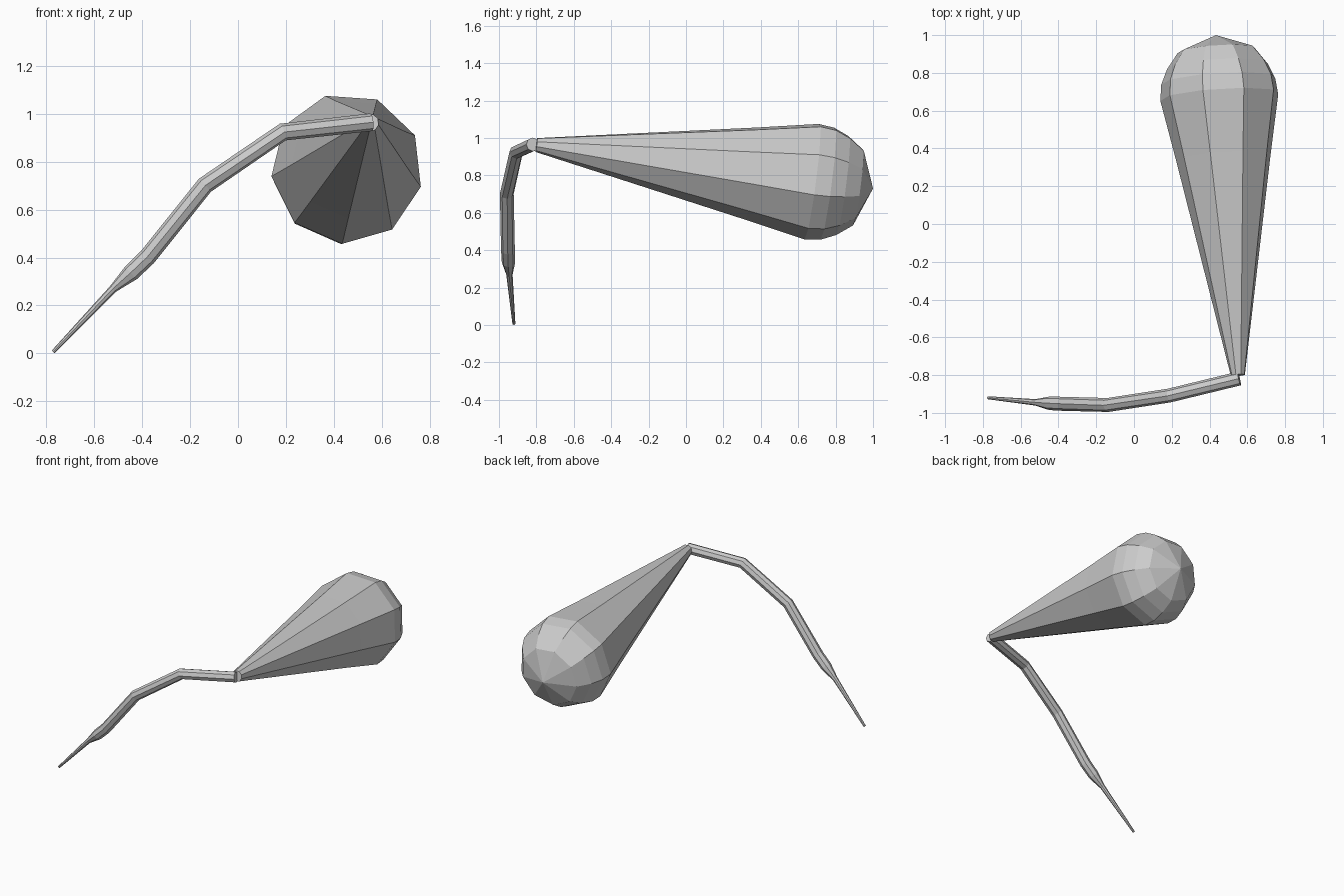
import bpy, bmesh
from math import cos, sin, radians
from mathutils import Vector

if "Cube" in bpy.data.objects:
    bpy.data.objects.remove(bpy.data.objects["Cube"])


def loft(name, rings, sides, phase, tip=None):
    """Skin circular rings (centre, radius) along a path; optional pointed tip."""
    centres = [Vector(c) for c, _ in rings]
    bm = bmesh.new()
    loops = []
    for i, (c, (_, r)) in enumerate(zip(centres, rings)):
        before = (c - centres[i - 1]).normalized() if i else Vector()
        after = (centres[i + 1] - c).normalized() if i < len(rings) - 1 else Vector()
        axis = (before + after).normalized()
        # World up projected onto the ring plane keeps the sides aligned
        v = (Vector((0, 0, 1)) - axis * axis.z).normalized()
        u = axis.cross(v)
        loops.append([bm.verts.new(c + r * (u * cos(a) + v * sin(a)))
                      for a in (radians(phase + 360 * k / sides) for k in range(sides))])
    for a, b in zip(loops, loops[1:]):
        for k in range(sides):
            n = (k + 1) % sides
            bm.faces.new((a[k], a[n], b[n], b[k]))
    bm.faces.new(loops[0])
    if tip:
        t = bm.verts.new(tip)
        for k in range(sides):
            bm.faces.new((loops[-1][k], loops[-1][(k + 1) % sides], t))
    else:
        bm.faces.new(loops[-1])
    bmesh.ops.recalc_face_normals(bm, faces=bm.faces)
    mesh = bpy.data.meshes.new(name)
    bm.to_mesh(mesh)
    bm.free()
    obj = bpy.data.objects.new(name, mesh)
    bpy.context.collection.objects.link(obj)
    return obj


# Tapered nine-sided bulb along a straight, slightly drooping axis
neck, end = Vector((0.55, -0.80, 0.963)), Vector((0.434, 1.0, 0.73))
profile = [(0.0, 0.038), (0.64, 0.254), (0.82, 0.318),
           (0.867, 0.308), (0.911, 0.272), (0.956, 0.21)]
loft("bulb", [(neck.lerp(end, t), r) for t, r in profile], 9, -6 + 192, tip=end)

# Bent stem that narrows to a thin point
loft("stem", [((0.557, -0.818, 0.965), 0.037), ((0.187, -0.908, 0.924), 0.037),
              ((-0.138, -0.958, 0.702), 0.037), ((-0.378, -0.952, 0.402), 0.037),
              ((-0.447, -0.949, 0.336), 0.036), ((-0.522, -0.944, 0.269), 0.017),
              ((-0.772, -0.92, 0.006), 0.008)], 8, 0)
